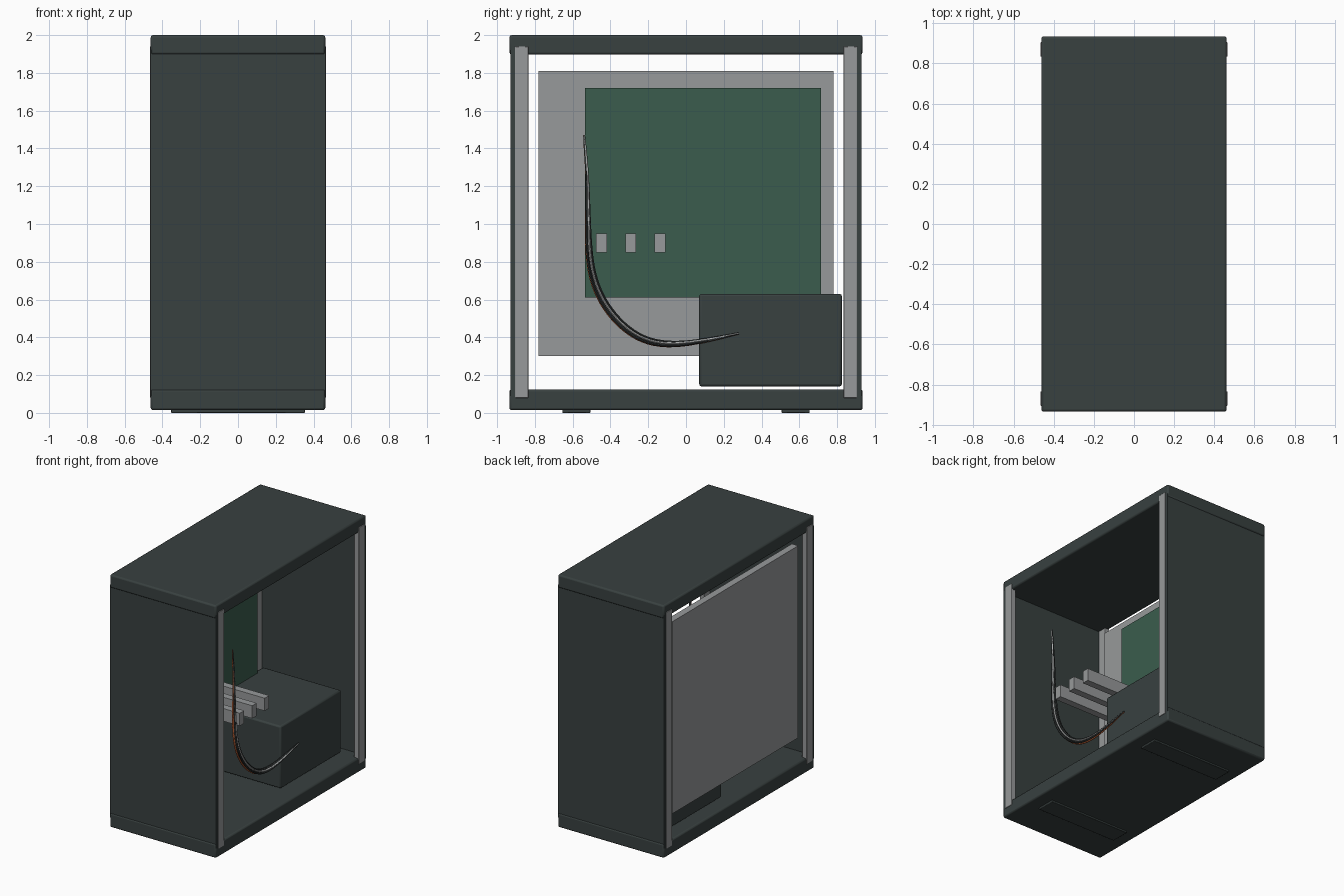
import bpy, math
from mathutils import Vector

if "Cube" in bpy.data.objects:
    bpy.data.objects.remove(bpy.data.objects["Cube"])


def material(name, rgb):
    m = bpy.data.materials.new(name)
    m.diffuse_color = (*rgb, 1)
    m.use_nodes = True
    m.node_tree.nodes["Principled BSDF"].inputs["Base Color"].default_value = m.diffuse_color
    return m


DARK = material("charcoal", (0.040, 0.052, 0.051))
GREY = material("metal_grey", (0.31, 0.32, 0.325))
GREEN = material("board_green", (0.043, 0.108, 0.075))
BLACK = material("wire_black", (0.03, 0.035, 0.035))
RED = material("wire_red", (0.35, 0.04, 0.025))
ORANGE = material("wire_orange", (0.55, 0.13, 0.04))
WHITE = material("wire_white", (0.45, 0.46, 0.46))


def box(name, x, y, z, mat, bevel=0.0):
    """Box from (min, max) ranges, with optional rounded edges."""
    bpy.ops.mesh.primitive_cube_add(
        size=1, location=[(a + b) / 2 for a, b in (x, y, z)])
    ob = bpy.context.object
    ob.name = name
    ob.scale = [b - a for a, b in (x, y, z)]
    bpy.ops.object.transform_apply(location=False, rotation=False, scale=True)
    ob.data.materials.append(mat)
    if bevel:
        mod = ob.modifiers.new("bevel", "BEVEL")
        mod.width = bevel
        mod.segments = 2
        bpy.ops.object.shade_smooth_by_angle(angle=math.radians(40))
    return ob


# Case shell: caps, end panels, feet
box("top_cap", (-0.462, 0.462), (-0.935, 0.935), (1.897, 2.0), DARK, 0.012)
box("bottom_cap", (-0.462, 0.462), (-0.935, 0.935), (0.014, 0.125), DARK, 0.012)
for side, label in ((-1, "front"), (1, "back")):
    ys = sorted((side * 0.905, side * 0.930))
    box(label + "_panel", (-0.462, 0.462), ys, (0.09, 1.92), DARK)
    ys = sorted((side * 0.505, side * 0.655))
    box(label + "_foot", (-0.355, 0.355), ys, (0.0, 0.03), DARK, 0.004)
    # Corner posts, slightly proud of the caps
    for sx, hand in ((-1, "left"), (1, "right")):
        xs = sorted((sx * 0.425, sx * 0.466))
        ys = sorted((side * 0.835, side * 0.906))
        box(f"{label}_{hand}_post", xs, ys, (0.08, 1.94), GREY, 0.003)

# Tray, main board and power supply
box("board_tray", (-0.43, -0.375), (-0.78, 0.78), (0.30, 1.81), GREY)
box("main_board", (-0.375, -0.33), (-0.535, 0.715), (0.61, 1.72), GREEN)
box("power_supply", (-0.36, 0.322), (0.07, 0.825), (0.14, 0.63), DARK, 0.012)

# Expansion cards
for i, y in enumerate((-0.4475, -0.2925, -0.1375)):
    box(f"expansion_card_{i + 1}", (-0.335, 0.348), (y - 0.028, y + 0.028),
        (0.85, 0.95), GREY)

# Cable bundle: strands fan out mid-length and meet at the ends
PATH = [(0.28, 0.42), (0.10, 0.378), (-0.08, 0.345), (-0.27, 0.385),
        (-0.43, 0.54), (-0.51, 0.72), (-0.524, 0.92), (-0.522, 1.12),
        (-0.524, 1.28), (-0.535, 1.40), (-0.540, 1.47)]
STRANDS = [(0.000, 0.000, BLACK), (0.012, 0.012, WHITE), (-0.012, 0.008, RED),
           (0.004, 0.024, BLACK), (-0.006, -0.010, ORANGE),
           (0.014, -0.006, BLACK), (-0.014, 0.020, BLACK)]
for i, (dx, dn, mat) in enumerate(STRANDS):
    cu = bpy.data.curves.new("cable", "CURVE")
    cu.dimensions = "3D"
    cu.bevel_depth = 0.007
    cu.bevel_resolution = 1
    cu.use_fill_caps = True
    sp = cu.splines.new("NURBS")
    sp.points.add(len(PATH) - 1)
    sp.use_endpoint_u = True
    sp.order_u = 4
    sp.resolution_u = 5
    for k, (y, z) in enumerate(PATH):
        a, b = PATH[max(k - 1, 0)], PATH[min(k + 1, len(PATH) - 1)]
        t = Vector((b[0] - a[0], b[1] - a[1])).normalized()
        f = max(0.12, math.sin(math.pi * min(1, k / 8)))
        sp.points[k].co = (0.33 + dx * f, y + t.y * dn * f, z - t.x * dn * f, 1)
        sp.points[k].radius = 0.5 if k in (0, len(PATH) - 1) else 1
    ob = bpy.data.objects.new(f"cable_{i + 1}", cu)
    bpy.context.collection.objects.link(ob)
    cu.materials.append(mat)
    bpy.ops.object.select_all(action="DESELECT")
    ob.select_set(True)
    bpy.context.view_layer.objects.active = ob
    bpy.ops.object.convert(target="MESH")
    bpy.ops.object.shade_smooth_by_angle(angle=math.radians(60))
